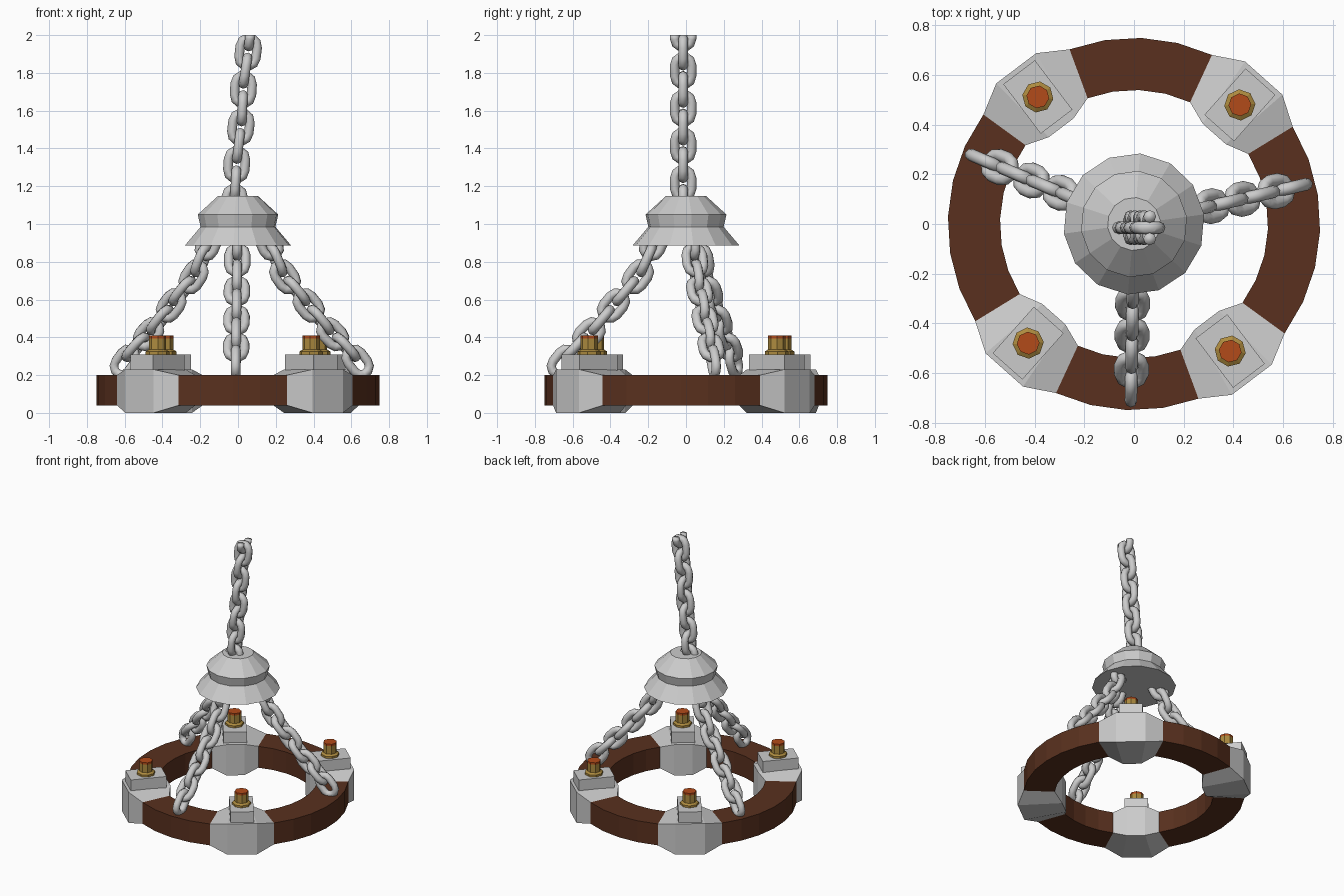
import bpy, bmesh, math
from mathutils import Vector, Matrix

if "Cube" in bpy.data.objects:
    bpy.data.objects.remove(bpy.data.objects["Cube"])


def material(name, rgb):
    m = bpy.data.materials.new(name)
    m.diffuse_color = (*rgb, 1)
    m.use_nodes = True
    m.node_tree.nodes["Principled BSDF"].inputs["Base Color"].default_value = m.diffuse_color
    return m


WOOD = material("dark_wood", (0.1, 0.03, 0.013))
BRASS = material("brass", (0.42, 0.26, 0.05))
EMBER = material("ember", (0.45, 0.07, 0.01))


def finish(bm, name, mat=None, smooth=False):
    bmesh.ops.recalc_face_normals(bm, faces=bm.faces)
    me = bpy.data.meshes.new(name)
    bm.to_mesh(me)
    bm.free()
    if mat:
        me.materials.append(mat)
    if smooth:
        me.polygons.foreach_set("use_smooth", [True] * len(me.polygons))
    ob = bpy.data.objects.new(name, me)
    bpy.context.collection.objects.link(ob)
    return ob


def loft(bm, loops, closed=False):
    """Skin a row of equal-length point loops, capping the ends if open."""
    rows = [[bm.verts.new(p) for p in loop] for loop in loops]
    n = len(rows[0])
    for i in range(len(rows) if closed else len(rows) - 1):
        a, b = rows[i], rows[(i + 1) % len(rows)]
        for j in range(n):
            bm.faces.new((a[j], a[(j + 1) % n], b[(j + 1) % n], b[j]))
    if not closed:
        bm.faces.new(rows[0])
        bm.faces.new(rows[-1])


def section(deg, r0, r1, z0, z1):
    c, s = math.cos(math.radians(deg)), math.sin(math.radians(deg))
    return [(r * c, r * s, z) for r, z in ((r0, z0), (r1, z0), (r1, z1), (r0, z1))]


def turned(name, profile, sides, centre=(0, 0), phase=0.0, mat=None):
    """Solid of revolution from (radius, z) pairs."""
    bm = bmesh.new()
    loft(bm, [[(centre[0] + r * math.cos(phase + 2 * math.pi * k / sides),
                centre[1] + r * math.sin(phase + 2 * math.pi * k / sides), z)
               for k in range(sides)] for r, z in profile])
    return finish(bm, name, mat)


# Wooden ring arcs between the four brackets
STEP = 11.25
BRACKETS = [48.375, 127.125, 228.375, 307.125]
for i, a in enumerate(BRACKETS):
    start = a + 1.5 * STEP
    end = (BRACKETS[i + 1] if i < 3 else BRACKETS[0] + 360) - 1.5 * STEP
    n = round((end - start) / STEP)
    bm = bmesh.new()
    loft(bm, [section(start + k * STEP, 0.54, 0.75, 0.04, 0.2) for k in range(n + 1)])
    finish(bm, f"wooden_arc_{i + 1}", WOOD)

# Brackets, each with a mounting block and a candle
for i, a in enumerate(BRACKETS):
    bm = bmesh.new()
    loft(bm, [section(a - 16.875, 0.54, 0.75, 0.04, 0.2),
              section(a - 7.3, 0.49, 0.793, 0, 0.23),
              section(a + 7.3, 0.49, 0.793, 0, 0.23),
              section(a + 16.875, 0.54, 0.75, 0.04, 0.2)])
    finish(bm, f"bracket_{i + 1}")

    t = math.radians(a)
    c = (0.642 * math.cos(t), 0.642 * math.sin(t))
    bm = bmesh.new()
    bmesh.ops.create_cube(bm, size=1, matrix=Matrix.Translation((*c, 0.265))
                          @ Matrix.Rotation(t, 4, 'Z') @ Matrix.Diagonal((0.25, 0.16, 0.09, 1)))
    finish(bm, f"mounting_block_{i + 1}")
    turned(f"candle_holder_{i + 1}", [(0.063, 0.31), (0.063, 0.325), (0.046, 0.335), (0.046, 0.395)],
           8, c, t, BRASS)
    turned(f"candle_ember_{i + 1}", [(0.046, 0.395), (0.046, 0.41)], 8, c, t, EMBER)

# Central canopy
turned("canopy", [(0.285, 0.885), (0.2, 0.985), (0.215, 1.05), (0.107, 1.148)],
       14, phase=math.radians(85))

# Chains of interlocking links
PITCH, WIRE, HALF_W = 0.1, 0.025, 0.045
HALF_S = (PITCH + 2 * WIRE) / 2 - HALF_W


def add_link(bm, centre, along, side):
    normal = along.cross(side)
    loops = []
    for k in range(12):
        ang = math.pi * (k if k < 6 else k - 6) / 5 + (math.pi if k >= 6 else 0)
        out = side * math.cos(ang) + along * math.sin(ang)
        mid = centre + out * HALF_W + along * (HALF_S if k < 6 else -HALF_S)
        loops.append([mid + (out * math.cos(q) + normal * math.sin(q)) * WIRE
                      for q in (2 * math.pi * j / 8 for j in range(8))])
    loft(bm, loops, closed=True)


def add_chain(name, path, across, cut=None):
    """Walk the path, dropping a link every PITCH and turning every other one."""
    pts = [Vector(p) for p in path]
    seg = [(q - p).length for p, q in zip(pts, pts[1:])]

    def at(d):
        for i, s in enumerate(seg):
            if d <= s or i == len(seg) - 1:
                return pts[i].lerp(pts[i + 1], d / s)
            d -= s

    bm = bmesh.new()
    for k in range(int(sum(seg) / PITCH + 0.2) + 1):
        d = k * PITCH
        along = (at(d + 0.05) - at(d - 0.05)).normalized()
        flat = (across - along * across.dot(along)).normalized()
        add_link(bm, at(d), along, along.cross(flat) if k % 2 == 0 and not cut
                 or k % 2 == 1 and cut else flat)
    if cut:
        cutting = bmesh.ops.bisect_plane(bm, geom=bm.verts[:] + bm.edges[:] + bm.faces[:],
                                         plane_co=(0, 0, cut), plane_no=(0, 0, 1), clear_outer=True)
        rim = [e for e in cutting['geom_cut'] if isinstance(e, bmesh.types.BMEdge)]
        bmesh.ops.holes_fill(bm, edges=rim)
    finish(bm, name, smooth=True)


# Hanging chain, sliced flat at the top
add_chain("hanging_chain", [(0.065, -0.015, 2.01), (0.05, -0.015, 1.88), (0.03, -0.015, 1.75),
                            (0.02, -0.015, 1.55), (-0.005, -0.015, 1.35), (-0.02, -0.015, 1.1)],
          Vector((0, 1, 0)), cut=2.0)

# Three support chains from the ring up to the canopy
for i, az in enumerate((13, 157, 269)):
    t = math.radians(az)
    radial = Vector((math.cos(t), math.sin(t), 0))
    path = [radial * r + Vector((0, 0, z)) for r, z in
            ((0.65, 0.27), (0.59, 0.345), (0.5, 0.43), (0.37, 0.585), (0.24, 0.74), (0.16, 0.92))]
    add_chain(f"support_chain_{i + 1}", path, Vector((-math.sin(t), math.cos(t), 0)))
